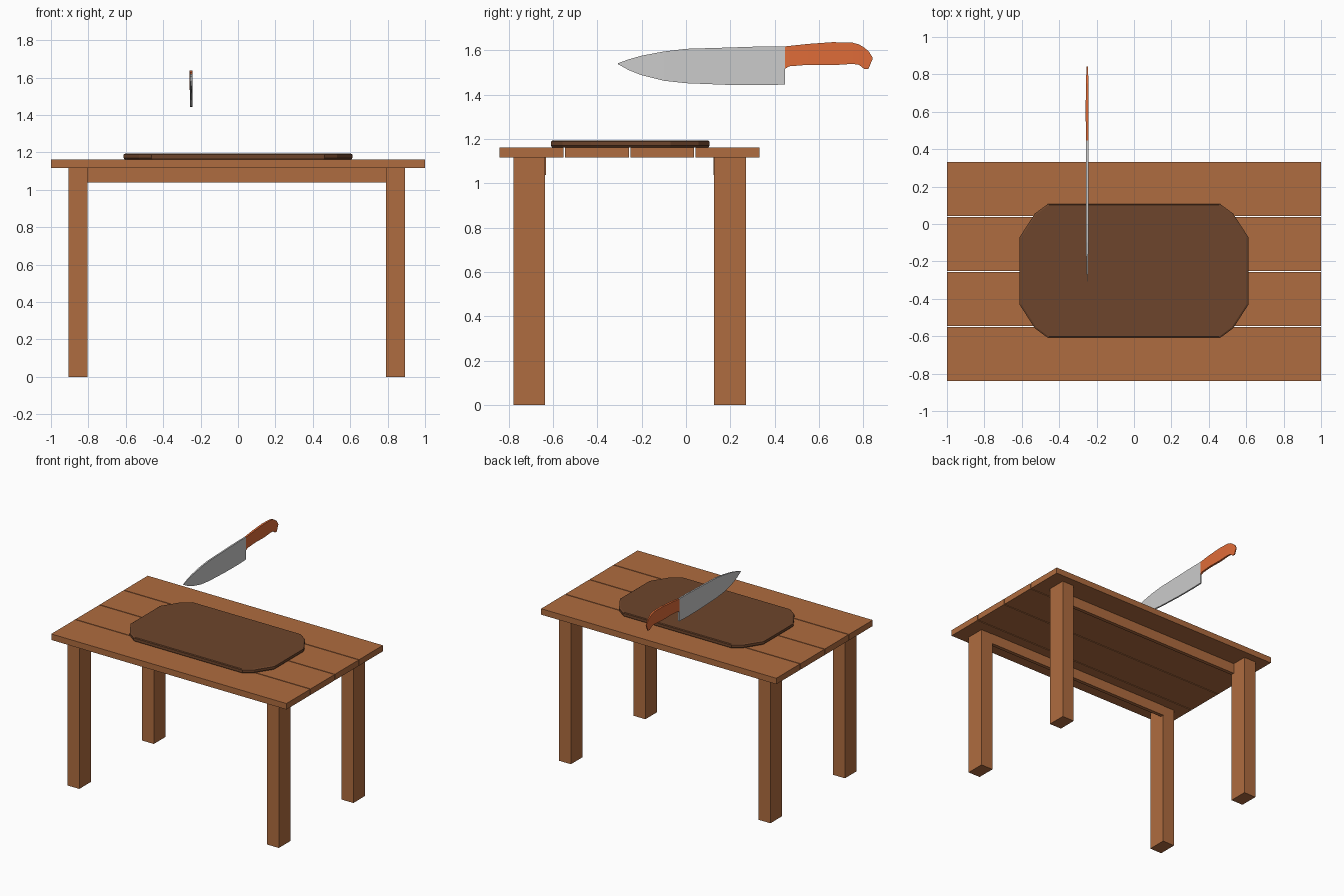
import bpy, bmesh

if "Cube" in bpy.data.objects:
    bpy.data.objects.remove(bpy.data.objects["Cube"])


def material(name, rgb):
    m = bpy.data.materials.new(name)
    m.diffuse_color = (*rgb, 1)
    m.use_nodes = True
    m.node_tree.nodes["Principled BSDF"].inputs["Base Color"].default_value = m.diffuse_color
    return m


WOOD = material("table_wood", (0.43, 0.15, 0.05))
DARK = material("board_wood", (0.155, 0.06, 0.025))
ORANGE = material("handle_orange", (0.74, 0.15, 0.04))


def finish(name, bm, mat=None):
    bmesh.ops.recalc_face_normals(bm, faces=bm.faces)
    me = bpy.data.meshes.new(name)
    bm.to_mesh(me)
    bm.free()
    ob = bpy.data.objects.new(name, me)
    bpy.context.collection.objects.link(ob)
    if mat:
        me.materials.append(mat)
    return ob


def box(name, x, y, z, mat):
    bm = bmesh.new()
    bmesh.ops.create_cube(bm, size=1)
    for v in bm.verts:
        for i, (lo, hi) in enumerate((x, y, z)):
            v.co[i] = lo if v.co[i] < 0 else hi
    return finish(name, bm, mat)


def loft(name, sections, x, mat=None):
    # sections along y: (y, bottom z, top z, half thickness)
    bm = bmesh.new()
    rings = [[bm.verts.new((x + sx * t, y, z))
              for sx, z in ((-1, lo), (1, lo), (1, hi), (-1, hi))]
             for y, lo, hi, t in sections]
    for a, b in zip(rings, rings[1:]):
        for i in range(4):
            j = (i + 1) % 4
            bm.faces.new((a[i], a[j], b[j], b[i]))
    bm.faces.new(rings[0])
    bm.faces.new(rings[-1])
    return finish(name, bm, mat)


# Table top: four planks with narrow gaps
for i in range(4):
    y0 = -0.84 + i * 0.2945
    box(f"top_plank_{i + 1}", (-1, 1), (y0, y0 + 0.288), (1.117, 1.163), WOOD)

# Legs and the thin aprons along the long sides
for side, y, apron in (("front", (-0.778, -0.635), (-0.66, -0.632)),
                       ("back", (0.127, 0.27), (0.124, 0.152))):
    box(f"{side}_left_leg", (-0.907, -0.805), y, (0, 1.117), WOOD)
    box(f"{side}_right_leg", (0.79, 0.892), y, (0, 1.117), WOOD)
    box(f"{side}_apron", (-0.805, 0.79), apron, (1.038, 1.117), WOOD)

# Cutting board: clipped-corner outline, mirrored around its centre
corner = [(0.612, 0.18), (0.53, 0.307), (0.462, 0.357)]
outline = (corner + [(-x, y) for x, y in reversed(corner)]
           + [(-x, -y) for x, y in corner]
           + [(x, -y) for x, y in reversed(corner)])
bm = bmesh.new()
rings = [[bm.verts.new((x * s, -0.251 + y * s, z)) for x, y in outline]
         for z, s in ((1.163, 0.99), (1.17, 1), (1.188, 1), (1.193, 0.985))]
for a, b in zip(rings, rings[1:]):
    for i in range(len(a)):
        j = (i + 1) % len(a)
        bm.faces.new((a[i], a[j], b[j], b[i]))
bm.faces.new(rings[0])
bm.faces.new(rings[-1])
finish("cutting_board", bm, DARK)

# Knife blade, tip to heel
loft("knife_blade", [
    (-0.307, 1.538, 1.542, 0.001), (-0.26, 1.512, 1.559, 0.003),
    (-0.2, 1.488, 1.576, 0.005), (-0.1, 1.463, 1.595, 0.006),
    (0.0, 1.452, 1.607, 0.006), (0.2, 1.444, 1.613, 0.006),
    (0.35, 1.443, 1.618, 0.006), (0.447, 1.446, 1.618, 0.006)], -0.25)

# Knife handle, bolster to hooked butt
loft("knife_handle", [
    (0.447, 1.517, 1.618, 0.006), (0.465, 1.528, 1.62, 0.007),
    (0.55, 1.535, 1.629, 0.008), (0.66, 1.533, 1.637, 0.008),
    (0.75, 1.539, 1.635, 0.007), (0.78, 1.535, 1.627, 0.006),
    (0.803, 1.517, 1.613, 0.005), (0.823, 1.517, 1.597, 0.004),
    (0.842, 1.562, 1.567, 0.003)], -0.25, ORANGE)
